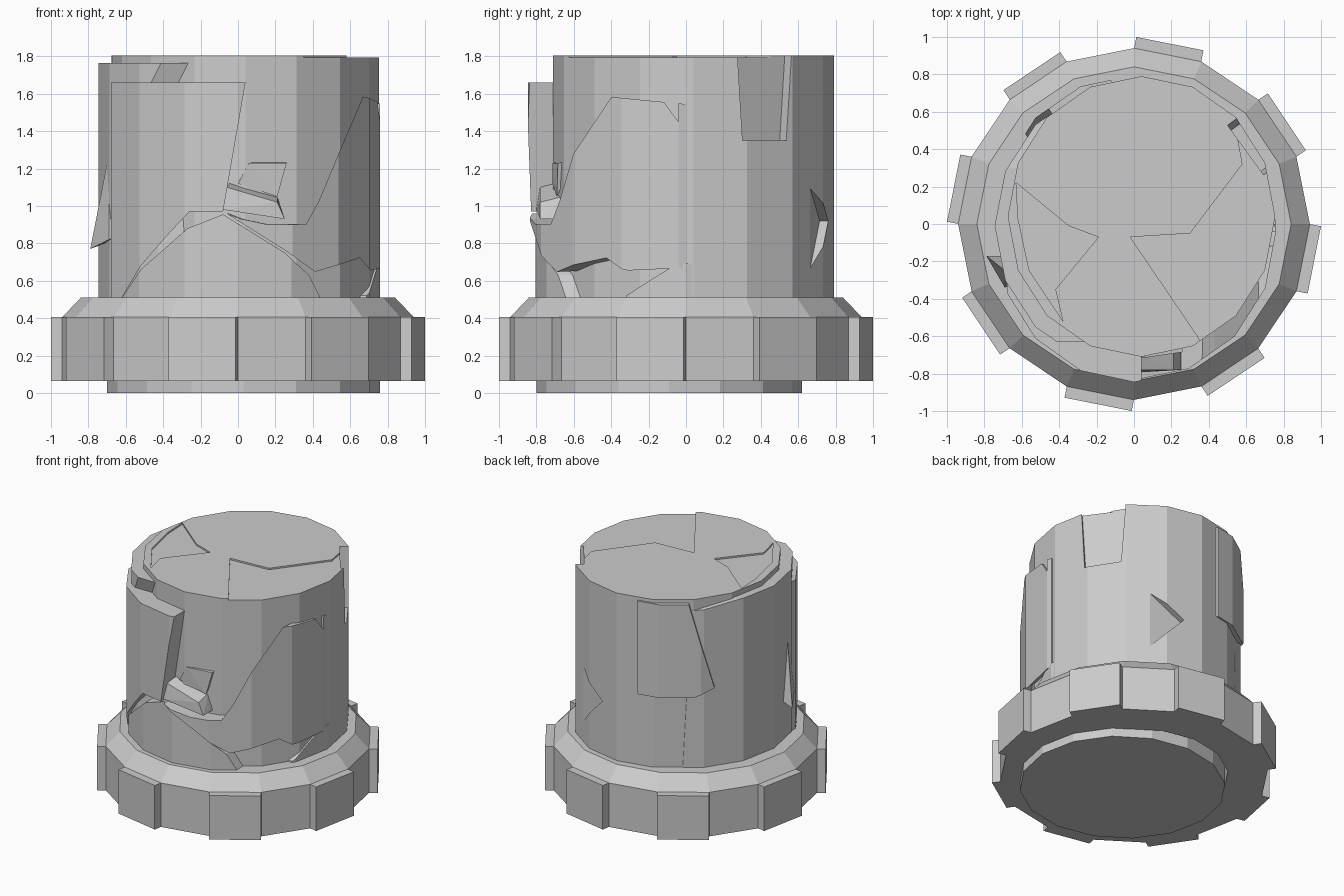
import bpy, bmesh, math
from mathutils import Vector

if "Cube" in bpy.data.objects:
    bpy.data.objects.remove(bpy.data.objects["Cube"])

N = 16


def make(name, bm):
    bmesh.ops.recalc_face_normals(bm, faces=bm.faces)
    me = bpy.data.meshes.new(name)
    bm.to_mesh(me)
    bm.free()
    ob = bpy.data.objects.new(name, me)
    bpy.context.collection.objects.link(ob)
    return ob


def loft(name, a, b):
    """Solid between two matching outlines."""
    bm = bmesh.new()
    va, vb = [bm.verts.new(p) for p in a], [bm.verts.new(p) for p in b]
    bm.faces.new(va)
    bm.faces.new(vb)
    for i in range(len(va)):
        j = (i + 1) % len(va)
        bm.faces.new((va[i], va[j], vb[j], vb[i]))
    return make(name, bm)


def drum(name, cx, cy, rx, ry, z0, z1):
    ring = [(cx + rx * math.cos(2 * math.pi * i / N), cy + ry * math.sin(2 * math.pi * i / N))
            for i in range(N)]
    return loft(name, [(x, y, z0) for x, y in ring], [(x, y, z1) for x, y in ring])


def prism(name, pts, az, d0, d1, inner_scale=1.0):
    """Outline (sideways, height) pushed outwards in direction az, optionally tapered."""
    a = math.radians(az)
    out, side = Vector((math.cos(a), math.sin(a), 0)), Vector((-math.sin(a), math.cos(a), 0))
    cu = sum(p[0] for p in pts) / len(pts)
    cz = sum(p[1] for p in pts) / len(pts)

    def row(d, s):
        return [out * d + side * (cu + (u - cu) * s) + Vector((0, 0, cz + (z - cz) * s)) for u, z in pts]
    return loft(name, row(d0, inner_scale), row(d1, 1.0))


def boolean(ob, cutter, op):
    m = ob.modifiers.new("cut", 'BOOLEAN')
    m.operation, m.object, m.solver = op, cutter, 'EXACT'
    bpy.context.view_layer.objects.active = ob
    bpy.ops.object.modifier_apply(modifier=m.name)
    bpy.data.objects.remove(cutter)


def shard(name, pts, az, cyl, d0=0.0, inner_scale=1.0):
    """Curved slab: faceted drum limited to an outline."""
    ob = drum(name, *cyl, 0.3, 1.8)
    boolean(ob, prism("cutter", pts, az, d0, 1.1, inner_scale), 'INTERSECT')
    return ob


# base ring
prof = [(0.66, 0.065), (0.94, 0.065), (0.94, 0.405), (0.84, 0.51), (0.66, 0.51)]
bm = bmesh.new()
cols = [[bm.verts.new((r * math.cos(2 * math.pi * i / N), r * math.sin(2 * math.pi * i / N), z))
         for r, z in prof] for i in range(N)]
for i in range(N):
    p, q = cols[i], cols[(i + 1) % N]
    for k in range(5):
        l = (k + 1) % 5
        bm.faces.new((p[k], q[k], q[l], p[l]))
make("base_ring", bm)

# raised blocks on every second ring face
for i in range(8):
    prism(f"ring_block_{i + 1}", [(-0.183, 0.065), (0.183, 0.065), (0.183, 0.405), (-0.183, 0.405)],
          33.75 + 45 * i, 0.9, 0.983)

# column core and foot
core = drum("column_core", 0.04, 0.04, 0.715, 0.75, 0.3, 1.805)
drum("column_foot", 0.03, -0.09, 0.73, 0.71, 0.0, 0.35)

# sunken pieces of the cracked top
wedges = [
    [(0.34, -0.6), (-0.02, -0.07), (0.3, -0.05), (0.58, 0.32), (0.54, 0.54), (1, 0.6), (1, -0.9), (0.5, -0.9)],
    [(-0.38, -0.52), (-0.42, -0.35), (-0.19, -0.07), (-0.35, -0.01), (-0.63, 0.22), (-0.62, 0.03), (-0.56, -0.25)],
]
for w in wedges:
    boolean(core, loft("cutter", [(x, y, 1.793) for x, y in w], [(x, y, 1.9) for x, y in w]), 'DIFFERENCE')

# flat chips knocked off the back and the rear right rim
boolean(core, prism("cutter", [(-0.5, 1.14), (-0.33, 1.14), (-0.02, 0.92), (-0.33, 0.6), (-0.5, 0.6)],
                    78, 0.735, 1), 'DIFFERENCE')
boolean(core, prism("cutter", [(-0.17, 1.35), (0.1, 1.35), (0.14, 1.9), (-0.2, 1.9)], 36, 0.715, 1), 'DIFFERENCE')

# outer crust slabs
shard("front_lower_slab",
      [(-0.72, 0.3), (-0.62, 0.51), (-0.52, 0.66), (-0.27, 0.88), (-0.08, 0.955), (0.25, 0.75),
       (0.38, 0.63), (0.44, 0.51), (0.46, 0.3)], -90, (0, -0.04, 0.75, 0.765))
shard("front_left_slab",
      [(-0.68, 1.66), (0.04, 1.66), (-0.08, 0.97), (-0.26, 0.97), (-0.39, 0.83), (-0.52, 0.68),
       (-0.62, 0.51), (-0.68, 0.51)], -90, (0, -0.05, 0.745, 0.795), 0.2)
right = shard("right_slab",
              [(-0.08, 0.96), (0.0, 0.93), (0.14, 0.9), (0.36, 0.9), (0.43, 1.03), (0.69, 1.65), (0.9, 1.65),
               (0.9, 0.62), (0.74, 0.62), (0.67, 0.7), (0.41, 0.63), (0.25, 0.75)],
              -90, (0, -0.04, 0.76, 0.795), 0.0, 0.85)
boolean(right, prism("cutter", [(-0.18, 1.64), (-0.04, 1.64), (-0.04, 1.45)], 0, 0.7, 1), 'DIFFERENCE')
shard("right_lower_slab", [(-0.36, 0.3), (-0.32, 0.52), (-0.18, 0.61), (-0.05, 0.69), (0.3, 0.7), (0.4, 0.3)],
      0, (0, 0, 0.76, 0.78), 0.4)
shard("left_slab", [(-0.62, 0.3), (-0.58, 1.72), (-0.3, 1.765), (0.63, 1.765), (0.58, 1.62), (0.64, 0.3)],
      180, (0, -0.01, 0.745, 0.765), 0.1)
shard("back_left_slab", [(-0.34, 1.06), (-0.34, 1.78), (0.02, 1.78), (0.2, 1.12), (0.05, 1.06)],
      125, (0, 0.02, 0.745, 0.775), 0.4)


# loose splinters
def splinter(name, pts):
    bm = bmesh.new()
    for p in pts:
        bm.verts.new(p)
    bmesh.ops.convex_hull(bm, input=bm.verts)
    make(name, bm)


splinter("left_splinter", [(-0.69, -0.25, 1.28), (-0.79, -0.17, 0.77), (-0.69, -0.34, 0.82),
                           (-0.66, -0.17, 0.82), (-0.6, -0.3, 0.85)])
splinter("front_chip", [(-0.06, -0.78, 1.1), (0.21, -0.78, 1.02), (0.25, -0.78, 0.93), (-0.08, -0.8, 0.98),
                        (-0.04, -0.66, 1.13), (0.21, -0.66, 1.05), (0.25, -0.62, 0.93), (-0.08, -0.66, 0.98)])
splinter("front_flake", [(0.0, -0.715, 1.12), (0.06, -0.715, 1.23), (0.26, -0.685, 1.23), (0.21, -0.69, 1.05),
                         (0.06, -0.6, 1.24), (0.26, -0.6, 1.24)])
